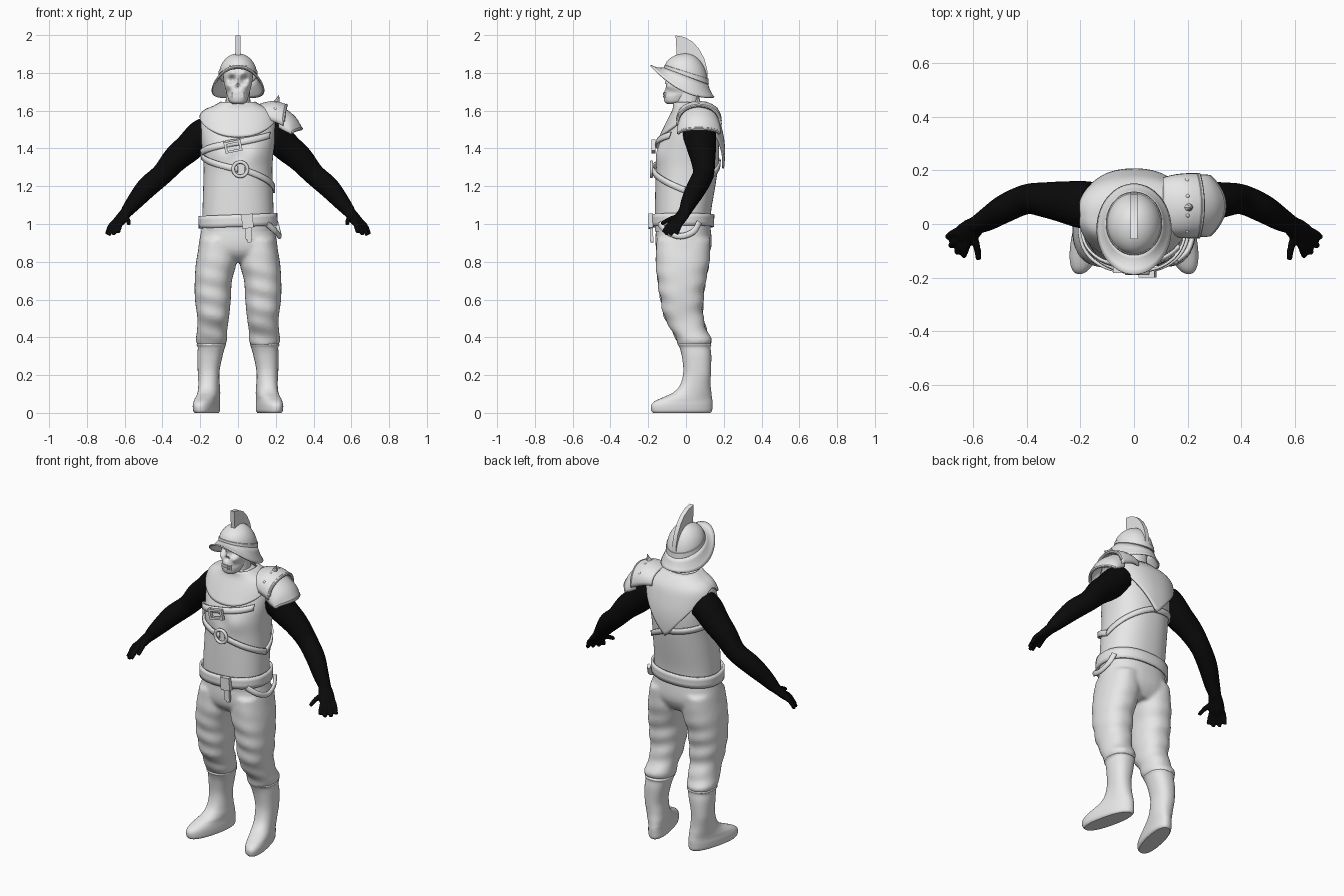
import bpy, bmesh, math
from mathutils import Vector

if "Cube" in bpy.data.objects:
    bpy.data.objects.remove(bpy.data.objects["Cube"])

def material(name, v):
    m = bpy.data.materials.new(name)
    m.diffuse_color = (v, v, v, 1)
    m.use_nodes = True
    m.node_tree.nodes["Principled BSDF"].inputs["Base Color"].default_value = m.diffuse_color
    return m

GREY = material("light_grey", 0.8)
BLACK = material("black", 0.003)

def finish(name, bm, mat=GREY, solid=0, voxel=0, smooth=40):
    bmesh.ops.recalc_face_normals(bm, faces=bm.faces)
    me = bpy.data.meshes.new(name)
    bm.to_mesh(me)
    bm.free()
    me.materials.append(mat)
    ob = bpy.data.objects.new(name, me)
    bpy.context.collection.objects.link(ob)
    if voxel:
        r = ob.modifiers.new("merge", 'REMESH')
        r.mode, r.voxel_size, r.use_smooth_shade = 'VOXEL', voxel, True
        s = ob.modifiers.new("relax", 'SMOOTH')
        s.factor, s.iterations = 0.5, 4
    if solid:
        s = ob.modifiers.new("thickness", 'SOLIDIFY')
        s.thickness, s.offset = solid, 0
    bpy.ops.object.select_all(action='DESELECT')
    ob.select_set(True)
    bpy.context.view_layer.objects.active = ob
    bpy.ops.object.shade_smooth_by_angle(angle=math.radians(smooth))
    return ob

def grid(bm, rows, closed=True, caps=True):
    vs = [[bm.verts.new(p) for p in r] for r in rows]
    n = len(rows[0])
    for a, b in zip(vs, vs[1:]):
        for i in range(n if closed else n - 1):
            j = (i + 1) % n
            bm.faces.new((a[i], a[j], b[j], b[i]))
    if caps and closed:
        bm.faces.new(vs[0])
        bm.faces.new(vs[-1])

def resample(rows, k=5):
    """Catmull-Rom interpolation of key rows."""
    out = []
    for i in range(len(rows) - 1):
        p = [rows[max(0, min(len(rows) - 1, i + d))] for d in (-1, 0, 1, 2)]
        for s in range(k):
            t = s / k
            out.append([0.5 * (2*b + (c-a)*t + (2*a-5*b+4*c-d)*t*t + (3*b-a-3*c+d)*t**3)
                        for a, b, c, d in zip(*p)])
    return out + [list(rows[-1])]

def section(row, a, n=2.3, off=0):
    """Point on a rounded section; row = z, x0, x1, y0, y1; a = 0 faces front."""
    z, x0, x1, y0, y1 = row
    s, c = math.sin(a), math.cos(a)
    f = lambda v: math.copysign(abs(v) ** (2 / n), v)
    return Vector(((x0+x1)/2 + (x1-x0)/2*f(s) + off*s, (y0+y1)/2 - (y1-y0)/2*f(c) - off*c, z))

def loft(bm, keys, n=2.3, seg=40, k=5, tweak=None):
    rows = [[section(r, 2*math.pi*i/seg, n) for i in range(seg)] for r in resample(keys, k)]
    if tweak:
        rows = [[tweak(p) for p in r] for r in rows]
    grid(bm, rows)

def tube(bm, keys, seg=16, k=4, side=1):
    """keys = x, y, z, horizontal radius, other radius."""
    pts = resample(keys, k)
    rows = []
    for i, p in enumerate(pts):
        t = (Vector(pts[min(i+1, len(pts)-1)][:3]) - Vector(pts[max(i-1, 0)][:3])).normalized()
        h = t.cross(Vector((0, 0, 1)))
        h = h.normalized() if h.length > 1e-3 else Vector((0, 1, 0))
        v = h.cross(t)
        ring = [Vector(p[:3]) + h*p[3]*math.cos(w) + v*p[4]*math.sin(w)
                for w in (2*math.pi*j/seg for j in range(seg))]
        rows.append([Vector((q.x*side, q.y, q.z)) for q in ring])
    grid(bm, rows)

def bump(p, spots):
    """Push front points along y: spots = x, z, radius, depth (both sides)."""
    if p.y < 0:
        for x, z, r, d in spots:
            p.y += d * math.exp(-((abs(p.x)-x)**2 + (p.z-z)**2) / (r*r))
    return p

def box(name, c, size, rot=0):
    bm = bmesh.new()
    bmesh.ops.create_cube(bm, size=1)
    for v in bm.verts:
        x, y, z = (v.co[i]*size[i] for i in range(3))
        v.co = (c[0]+x*math.cos(rot)-z*math.sin(rot), c[1]+y, c[2]+x*math.sin(rot)+z*math.cos(rot))
    return finish(name, bm)

def sym(z, hx, y0, y1):
    return (z, -hx, hx, y0, y1)

# Torso
TORSO = [sym(*r) for r in (
    (0.96, .188, -.165, .128), (1.06, .188, -.165, .132), (1.2, .184, -.162, .155), (1.3, .182, -.158, .17),
    (1.38, .188, -.15, .175), (1.45, .196, -.132, .17), (1.52, .199, -.1, .155), (1.57, .19, -.075, .14),
    (1.6, .165, -.06, .12), (1.62, .12, -.055, .1), (1.645, .074, -.055, .075))]
bm = bmesh.new()
loft(bm, TORSO, seg=64, tweak=lambda p: bump(p, [(.085, 1.37, .06, -.014), (0, 1.36, .03, .008)]))
finish("tunic", bm)

DENSE = resample(TORSO, 8)
def torso_point(z, a, off):
    for r, q in zip(DENSE, DENSE[1:]):
        if z <= q[0]:
            t = max(0, (z-r[0]) / (q[0]-r[0]))
            return section([u+(w-u)*t for u, w in zip(r, q)], a, 2.3, off)
    return section(DENSE[-1], a, 2.3, off)

def wrap(name, a0, a1, lo, hi, off, nu=64, nv=4, solid=.012):
    """Cloth or leather laid on the torso between two heights."""
    bm = bmesh.new()
    rows = []
    for i in range(nu + 1):
        a = math.radians(a0 + (a1-a0)*i/nu)
        rows.append([torso_point(lo(a) + (hi(a)-lo(a))*j/nv, a, off(a)) for j in range(nv+1)])
    grid(bm, rows, closed=False)
    bmesh.ops.remove_doubles(bm, verts=bm.verts, dist=1e-5)
    return finish(name, bm, solid=solid)

# Shoulder cloth: short bib in front, pointed at the back
def cloth_low(a):
    c = math.cos(a)
    return 1.575 - .115*c**1.3 if c > 0 else 1.575 - .28*(1-abs(math.sin(a)))
wrap("shoulder_cloth", -180, 180, cloth_low, lambda a: 1.642,
     lambda a: .008 + .018*max(0, -math.cos(a)), nu=96, nv=14)

# Straps
def strap(name, a0, a1, z0, z1, off=.006, w=.017):
    z = lambda a: z0 + (z1-z0)*(math.degrees(a)-a0)/(a1-a0)
    wrap(name, a0, a1, lambda a: z(a)-w, lambda a: z(a)+w, lambda a: off+.012*max(0, math.cos(a)), 32, 2, .01)
strap("chest_strap_upper", -80, 50, 1.375, 1.47)
strap("chest_strap_lower_left", -80, 0, 1.36, 1.29)
strap("chest_strap_lower_right", 8, 90, 1.285, 1.18)
strap("back_strap_left", 180, 280, 1.32, 1.375)
strap("back_strap_right", 90, 180, 1.18, 1.32)

def torus(name, c, R, r):
    bm = bmesh.new()
    rows = [[Vector((c[0]+(R+r*math.cos(w))*math.cos(u), c[1]+r*math.sin(w), c[2]+(R+r*math.cos(w))*math.sin(u)))
             for w in (2*math.pi*j/10 for j in range(10))] for u in (2*math.pi*i/32 for i in range(33))]
    grid(bm, rows, caps=False)
    bmesh.ops.remove_doubles(bm, verts=bm.verts, dist=1e-5)
    finish(name, bm)
torus("chest_ring", (.012, -.182, 1.29), .038, .009)
for x in (-.065, .012):
    box("strap_buckle_side", (x, -.172, 1.41 + (x+.03)*.15), (.014, .02, .06), .2)
for dz in (-.024, .024):
    box("strap_buckle_bar", (-.026, -.172, 1.41+dz), (.08, .02, .012), .2)

# Belt with buckle, hanging tail and hip loop
wrap("belt", -180, 180, lambda a: .985+.008*math.sin(a), lambda a: 1.05+.008*math.sin(a), lambda a: .014, nv=3)
box("belt_buckle", (.05, -.186, 1.015), (.06, .025, .075), .1)
box("belt_tail", (.055, -.182, .96), (.034, .016, .09), .08)
box("belt_tail_tip", (.06, -.18, .918), (.022, .014, .03), .08)
bm = bmesh.new()
tube(bm, [(.155, -.14, 1.0, .01, .016), (.2, -.1, .96, .01, .016), (.22, -.03, .935, .01, .016),
          (.215, .04, .96, .01, .016), (.2, .07, 1.01, .01, .016)])
finish("hip_loop", bm)

# Trousers: hips and legs merged into one cloth
def fold(p):
    p.y += .005*math.sin(p.z*62 + p.x*14)*min(1, max(0, (.9-p.z)*4))
    return p
bm = bmesh.new()
loft(bm, [sym(*r) for r in ((1.02, .183, -.155, .125), (.9, .207, -.162, .137), (.84, .205, -.145, .12),
                            (.80, .16, -.1, .09))])
for s in (1, -1):
    loft(bm, [(z, *sorted((s*a, s*b)), f, k) for z, a, b, f, k in (
        (.92, .02, .2, -.155, .13), (.8, .008, .222, -.16, .125), (.7, .032, .229, -.15, .105),
        (.6, .038, .228, -.135, .092), (.5, .048, .215, -.112, .092), (.43, .058, .218, -.07, .115),
        (.385, .058, .224, -.052, .134), (.355, .068, .212, -.04, .125))], tweak=fold)
finish("trousers", bm, voxel=.011)

# Boots with splayed feet and a rolled cuff
for s, label in ((1, "left"), (-1, "right")):
    def splay(p):
        p.x = s*(p.x - .22*(p.y-.055)*max(0, min(1, (.2-p.z)*8)))
        return p
    bm = bmesh.new()
    loft(bm, [(0, .098, .2, -.175, .13), (.012, .09, .208, -.184, .138), (.04, .09, .21, -.185, .14),
              (.062, .092, .208, -.165, .14), (.085, .093, .207, -.115, .137), (.11, .094, .207, -.065, .134),
              (.15, .097, .209, -.03, .13), (.22, .098, .213, -.014, .132), (.3, .082, .215, -.022, .134),
              (.345, .07, .213, -.034, .13), (.36, .064, .219, -.042, .134), (.37, .07, .21, -.035, .125)],
         tweak=splay)
    finish(label + "_boot", bm)

# Arms, palms and fingers
for s, label in ((1, "left"), (-1, "right")):
    bm = bmesh.new()
    tube(bm, [(.16, .07, 1.49, .088, .08), (.2, .073, 1.465, .088, .082), (.26, .082, 1.405, .078, .077),
              (.33, .09, 1.345, .066, .07), (.4, .092, 1.265, .056, .058), (.48, .058, 1.195, .053, .057),
              (.545, .018, 1.12, .044, .045), (.59, -.005, 1.065, .033, .033)], 20, side=s)
    tube(bm, [(.575, .002, 1.08, .032, .032), (.605, -.02, 1.045, .042, .026), (.632, -.045, 1.01, .045, .022),
              (.642, -.055, .995, .035, .015)], side=s)
    for base, mid, tip in (((.64, -.02, 1.02), (.675, -.035, .99), (.695, -.05, .945)),
                           ((.64, -.045, 1.0), (.668, -.065, .975), (.683, -.083, .94)),
                           ((.632, -.062, 1.0), (.648, -.088, .975), (.66, -.107, .942)),
                           ((.62, -.07, 1.01), (.628, -.098, .985), (.634, -.12, .955)),
                           ((.6, -.035, 1.04), (.585, -.085, 1.025), (.578, -.132, 1.0))):
        tube(bm, [(*base, .016, .016), (*mid, .014, .014), (*tip, .011, .011)], 10, side=s)
    finish(label + "_arm", bm, BLACK, voxel=.006)

# Neck and gaunt head
bm = bmesh.new()
loft(bm, [sym(1.6, .074, -.06, .078), sym(1.64, .066, -.058, .072), sym(1.74, .062, -.05, .075)])
finish("neck", bm)
SPOTS = [(.033, 1.765, .018, .028), (0, 1.727, .012, .022), (.05, 1.733, .016, -.014),
         (.03, 1.8, .016, -.012), (.058, 1.695, .016, .016), (0, 1.748, .01, -.008)]
bm = bmesh.new()
loft(bm, [sym(*r) for r in ((1.636, .03, -.1, -.03), (1.648, .046, -.113, 0), (1.675, .056, -.118, .03),
                            (1.705, .064, -.114, .06), (1.75, .075, -.106, .085), (1.8, .078, -.105, .09),
                            (1.85, .065, -.08, .075))], seg=72, k=8, tweak=lambda p: bump(p, SPOTS))
finish("head", bm)
for zc, label in ((1.69, "upper"), (1.675, "lower")):
    for i in range(-3, 4):
        box(label + "_tooth", (i*.0095, -.116 + .0009*i*i, zc), (.0075, .012, .012))

# Helmet: dome, sloping brim, raised band
def rim(a, t=0):
    y = .002 - .112*math.cos(a)
    z = 1.782 - .4*y
    return Vector((.099*math.sin(a)*math.cos(t), y*math.cos(t), z + (1.9-z)*math.sin(t)))
def brim_edge(a):
    c = math.cos(a)
    return Vector((.137*math.sin(a), -.02 - .168*c, 1.705 + .085*c + .05*c*c))
ANG = [2*math.pi*i/56 for i in range(56)]
bm = bmesh.new()
grid(bm, [[rim(a, 1.56*j/12) for a in ANG] for j in range(13)], caps=False)
bmesh.ops.remove_doubles(bm, verts=bm.verts, dist=.002)
finish("helmet_dome", bm, solid=.006)
bm = bmesh.new()
grid(bm, [[rim(a).lerp(brim_edge(a), j/4) - Vector((0, 0, .008*math.sin(math.pi*j/4))) for a in ANG]
          for j in range(5)], caps=False)
finish("helmet_brim", bm, solid=.007)
bm = bmesh.new()
grid(bm, [[Vector((p.x*f, p.y*f, p.z)) for p in (rim(a, t) for a in ANG)]
          for t, f in ((0, 1.0), (.02, 1.06), (.2, 1.06), (.22, 1.0))], caps=False)
finish("helmet_band", bm, smooth=30)

# Helmet crest
OUT = [(-.055, 1.998), (-.01, 1.99), (.035, 1.965), (.07, 1.925), (.097, 1.875), (.112, 1.82), (.116, 1.755)]
INN = [(-.048, 1.875), (-.02, 1.885), (.01, 1.885), (.04, 1.87), (.065, 1.845), (.085, 1.81), (.095, 1.76)]
bm = bmesh.new()
grid(bm, [[(x, *o), (x2, *o), (x2, *i), (x, *i)] for o, i in zip(OUT, INN) for x, x2 in ((-.013, .013),)])
finish("helmet_crest", bm, smooth=30)

# Shoulder armour on one side: two arched plates with rims, rivets and a spike
def arch(x, top, edge, hw, sweep, n=20):
    return [Vector((x - sweep*math.cos(w)**2, .068 + hw*math.cos(w), edge + (top-edge)*math.sin(w)**.8))
            for w in (math.pi*i/n for i in range(n+1))]
PLATES = {"upper": [(.11, 1.628, 1.56, .1, 0), (.15, 1.64, 1.555, .11, 0), (.2, 1.645, 1.54, .115, .005),
                    (.255, 1.628, 1.52, .115, .015)],
          "lower": [(.235, 1.615, 1.51, .105, .02), (.28, 1.582, 1.49, .11, .03), (.31, 1.55, 1.482, .11, .04),
                    (.335, 1.505, 1.475, .108, .055)]}
for label, keys in PLATES.items():
    bm = bmesh.new()
    grid(bm, [arch(*r) for r in resample(keys, 3)], closed=False)
    finish("shoulder_plate_" + label, bm, solid=.012)
    bm = bmesh.new()
    tube(bm, [(*p, .009, .009) for p in arch(*keys[-1])[1:-1]], 8, 1)
    finish("shoulder_rim_" + label, bm)
bm = bmesh.new()
for i in (4, 8, 12, 16):
    p = arch(*PLATES["upper"][2])[i]
    tmp = bmesh.ops.create_icosphere(bm, subdivisions=2, radius=.009)["verts"]
    bmesh.ops.translate(bm, verts=tmp, vec=p)
finish("shoulder_rivets", bm)
bm = bmesh.new()
tube(bm, [(.2, .062, 1.635, .022, .022), (.208, .062, 1.655, .012, .012), (.216, .062, 1.682, .002, .002)], 8)
finish("shoulder_spike", bm)
